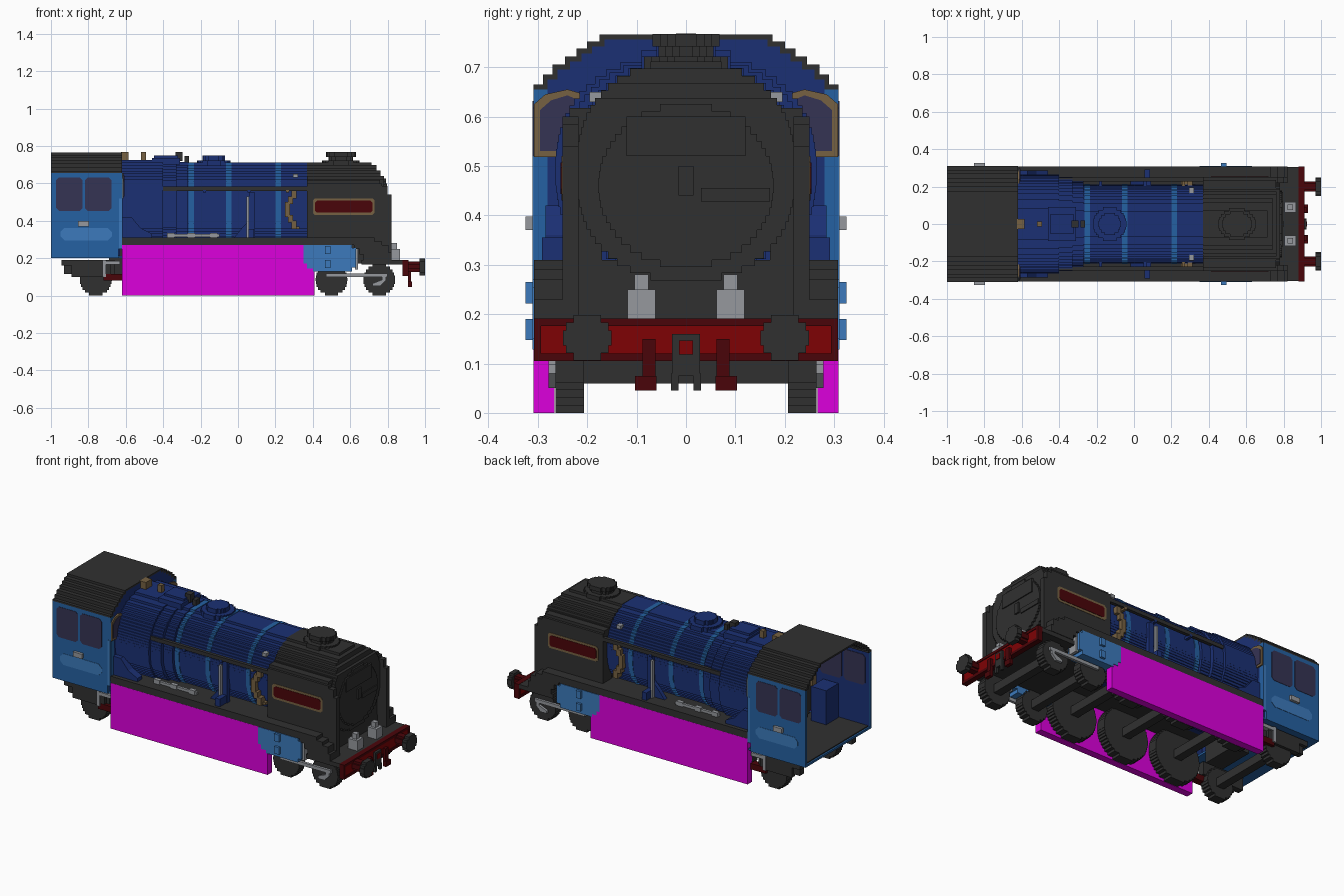
import bpy, bmesh, math

cube = bpy.data.objects.get("Cube")
if cube:
    bpy.data.objects.remove(cube, do_unlink=True)


def material(name, r, g, b):
    lin = [((c / 255 + 0.055) / 1.055) ** 2.4 if c > 10 else c / 255 / 12.92 for c in (r, g, b)]
    m = bpy.data.materials.new(name)
    m.use_nodes = True
    m.diffuse_color = (*lin, 1)
    m.node_tree.nodes["Principled BSDF"].inputs["Base Color"].default_value = (*lin, 1)
    return m


DARK = material("charcoal", 48, 48, 48)
NAVY = material("navy blue", 27, 48, 116)
BLUE = material("mid blue", 37, 97, 162)
LIGHT = material("light blue", 60, 122, 188)
PINK = material("magenta", 220, 0, 220)
RED = material("red", 126, 2, 5)
MAROON = material("maroon", 74, 5, 9)
GREY = material("steel grey", 150, 153, 158)
GOLD = material("dull gold", 118, 97, 66)
GLASS = material("window glass", 53, 51, 84)
STEP = 0.0148


def prism(name, pts, axis, a, b, mat):
    """Extrude a 2D outline along an axis from a to b."""
    place = {"x": lambda p, d: (d, p[0], p[1]),
             "y": lambda p, d: (p[0], d, p[1]),
             "z": lambda p, d: (p[0], p[1], d)}[axis]
    pts = [p for i, p in enumerate(pts) if math.dist(p, pts[i - 1]) > 1e-5]
    bm = bmesh.new()
    lo = [bm.verts.new(place(p, a)) for p in pts]
    hi = [bm.verts.new(place(p, b)) for p in pts]
    bm.faces.new(lo)
    bm.faces.new(hi[::-1])
    for i in range(len(pts)):
        bm.faces.new((lo[i - 1], hi[i - 1], hi[i], lo[i]))
    bmesh.ops.recalc_face_normals(bm, faces=bm.faces)
    me = bpy.data.meshes.new(name)
    bm.to_mesh(me)
    bm.free()
    me.materials.append(mat)
    ob = bpy.data.objects.new(name, me)
    bpy.context.collection.objects.link(ob)


def box(name, x0, x1, y0, y1, z0, z1, mat):
    prism(name, [(x0, z0), (x1, z0), (x1, z1), (x0, z1)], "y", min(y0, y1), max(y0, y1), mat)


def stepped(cu, cv, ru, rv, power=2.0, vmax=9.0):
    """Blocky ellipse outline made of square steps."""
    n = max(4, round(2 * rv / STEP))
    right, left = [], []
    for i in range(n):
        v0, v1 = cv - rv + 2 * rv * i / n, cv - rv + 2 * rv * (i + 1) / n
        if v0 >= vmax - 0.003:
            break
        t = abs((v0 + v1) / 2 - cv) / rv
        w = ru * (1 - t ** power) ** (1 / power)
        right += [(cu + w, v0), (cu + w, v1)]
        left += [(cu - w, v0), (cu - w, v1)]
    return right + left[::-1]


def rounded(u0, u1, v0, v1, c):
    return [(u0 + c, v0), (u1 - c, v0), (u1, v0 + c), (u1, v1 - c),
            (u1 - c, v1), (u0 + c, v1), (u0, v1 - c), (u0, v0 + c)]


# Boiler, firebox and bands
prism("boiler", stepped(0, .49, .212, .22, 2.3), "x", -.34, .37, NAVY)
for i, (a, b, w) in enumerate([(-.62, -.40, .265), (-.40, -.33, .25), (-.33, -.27, .228)]):
    prism(f"firebox_{i}", stepped(0, .49, w, .235 - .006 * i, 2.3), "x", a, b, NAVY)
for i, x in enumerate((-.25, -.05, .215)):
    prism(f"boiler_band_{i}", stepped(0, .49, .2145, .2225, 2.3), "x", x - .014, x + .014, BLUE)

# Smokebox with stepped nose and round door
x0 = .37
for i, (x1, top) in enumerate([(.715, 9), (.74, .69), (.762, .66), (.78, .63)]):
    prism(f"smokebox_{i}", stepped(0, .49, .222, .222, 2.3, top), "x", x0, x1, DARK)
    x0 = x1
prism("smokebox_door", stepped(0, .46, .178, .165), "x", .77, .79, DARK)
box("door_plate", .785, .796, -.12, .12, .52, .6, DARK)
box("door_handle", .785, .80, -.015, .015, .44, .5, DARK)
box("door_lower_plate", .785, .796, .03, .17, .428, .455, DARK)
box("smokebox_saddle", .40, .76, -.22, .22, .17, .31, DARK)

# Boiler-top fittings
prism("dome_base", stepped(-.13, 0, .09, .09), "z", .69, .722, NAVY)
prism("dome", stepped(-.13, 0, .06, .06), "z", .722, .748, NAVY)
prism("chimney_base", stepped(.55, 0, .10, .085), "z", .69, .722, DARK)
prism("chimney_neck", stepped(.55, 0, .066, .056), "z", .722, .742, DARK)
prism("chimney_rim", stepped(.55, 0, .08, .068), "z", .742, .767, DARK)
box("firebox_cover", -.46, -.31, -.09, .09, .70, .735, NAVY)
box("firebox_cover_top", -.45, -.32, -.05, .05, .73, .748, NAVY)
box("safety_valve_large", -.335, -.298, -.02, .02, .72, .768, DARK)
box("safety_valve_small", -.285, -.262, -.02, .02, .70, .745, DARK)
box("whistle_large", -.625, -.585, -.028, .028, .72, .767, GOLD)
box("whistle_small", -.518, -.492, -.013, .013, .71, .767, GOLD)

# Running board, front platform and buffer beam
box("running_board", -.62, .66, -.308, .308, .27, .31, DARK)
box("front_platform", .66, .90, -.305, .305, .165, .19, DARK)
box("buffer_beam", .885, .908, -.294, .294, .118, .178, RED)
for z in (.105, .176):
    box("beam_trim", .88, .912, -.308, .308, z, z + .015, MAROON)
box("coupling_plate", .908, .922, -.028, .028, .075, .16, DARK)
box("coupling_centre", .920, .926, -.014, .014, .118, .147, RED)
box("ashpan", -.69, -.58, -.11, .11, .10, .27, DARK)

# Axles
AXLES = [(.5, .085), (.755, .085), (.23, .148), (-.12, .148), (-.47, .148), (-.76, .085)]
for i, (x, r) in enumerate(AXLES):
    box(f"axle_{i}", x - .024, x + .024, -.21, .21, r - .025, r + .025, DARK)

# Everything repeated on both long sides
for s, side in ((-1, "front"), (1, "back")):
    def sbox(name, x0, x1, y0, y1, z0, z1, mat):
        box(f"{side}_{name}", x0, x1, s * y0, s * y1, z0, z1, mat)

    def sprism(name, pts, y0, y1, mat):
        prism(f"{side}_{name}", pts, "y", s * y0, s * y1, mat)

    # Wheels
    for i, (x, r) in enumerate(AXLES):
        sprism(f"wheel_{i}", stepped(x, r, r, r), .207, .264, DARK)
    sbox("skirt", -.62, .41, .266, .3085, 0, .27, PINK)

    # Smoke deflector joined to the smokebox, curved drop of the footplate and name plate
    sprism("deflector", [(.37, .25), (.80, .25), (.80, .19), (.82, .19), (.82, .54), (.80, .54),
                         (.80, .585), (.77, .585), (.77, .60), (.37, .60)], .218, .25, DARK)
    sbox("deflector_cap", .37, .76, .17, .236, .30, .617, DARK)
    sprism("footplate_drop", [(.41, .27), (.62, .27), (.62, .25), (.65, .25), (.65, .22), (.67, .22), (.67, .19),
                              (.82, .19), (.82, .23), (.805, .23), (.805, .27), (.77, .27), (.77, .29),
                              (.73, .29), (.73, .31), (.41, .31)], .22, .308, DARK)
    sprism("name_plate_frame", rounded(.40, .73, .43, .52, .012), .25, .252, GOLD)
    sprism("name_plate", rounded(.412, .718, .443, .507, .01), .25, .254, MAROON)

    # Handrail, pipes and valves along the boiler
    sbox("handrail", -.62, .40, .228, .248, .56, .582, DARK)
    for x in (-.18, .06, .265):
        sbox("handrail_post", x - .008, x + .008, .19, .249, .55, .565, GOLD if x > .2 else NAVY)
    for x, z0, z1 in ((.30, .355, .40), (.28, .39, .43), (.265, .42, .50), (.28, .49, .53), (.30, .52, .56)):
        sbox("feed_pipe", x - .014, x + .014, .19, .235, z0, z1, GOLD)
    sbox("feed_pipe_end", .30, .33, .19, .215, .355, .37, GOLD)
    sbox("clack_valve", .293, .32, .165, .195, .63, .65, GREY)
    sbox("grey_post", .045, .06, .232, .248, .31, .53, GREY)
    sprism("blue_bracket", [(-.02, .31), (.09, .31), (.09, .55), (.06, .55), (.06, .40), (.02, .36)], .205, .23, NAVY)
    sbox("blue_bracket_foot", .055, .085, .22, .292, .31, .355, NAVY)
    sbox("ejector_pipe", -.37, -.10, .23, .245, .313, .328, GREY)
    for x in (-.36, -.25, -.13):
        sbox("ejector_joint", x - .02, x + .02, .226, .249, .31, .335, GREY)
    sprism("sandbox", [(-.62, .31), (-.46, .31), (-.46, .33), (-.52, .36), (-.57, .42), (-.62, .42)], .24, .285, NAVY)

    # Cylinder and motion
    sprism("cylinder", [(.35, .17), (.37, .17), (.37, .145), (.40, .145), (.40, .128), (.61, .128), (.61, .15),
                        (.63, .15), (.63, .255), (.61, .255), (.61, .27), (.35, .27)], .215, .311, LIGHT)
    sbox("cylinder_lower_boss", .465, .495, .30, .325, .148, .19, LIGHT)
    sbox("cylinder_upper_boss", .465, .495, .30, .325, .222, .265, LIGHT)
    sbox("cylinder_cover", .625, .642, .24, .295, .14, .255, GREY)
    sbox("guide_rod", .47, .80, .262, .278, .098, .118, GREY)
    sprism("rod_end", [(.72, .05), (.76, .05), (.79, .08), (.79, .116), (.77, .116), (.77, .085), (.72, .065)],
           .262, .278, GREY)

    # Trailing truck under the cab
    sbox("truck_frame", -.93, -.66, .225, .262, .115, .19, DARK)
    sbox("truck_spring", -.945, -.70, .25, .28, .16, .19, DARK)
    sbox("truck_axlebox", -.89, -.68, .25, .28, .10, .165, DARK)
    sbox("injector", -.72, -.62, .24, .282, .08, .115, MAROON)
    sbox("injector_pipe", -.725, -.705, .26, .29, .10, .19, GREY)
    sbox("injector_pipe_top", -.72, -.63, .26, .29, .165, .185, GREY)

    # Cab side with windows, lighter panel and number plate
    sprism("cab_side", [(-1, .2), (-.64, .2), (-.64, .25), (-.62, .25), (-.62, .655), (-1, .655)], .295, .309, BLUE)
    sbox("cab_lining", -.995, -.63, .292, .295, .215, .655, NAVY)
    for x in (-.972, -.817):
        sprism("cab_window", rounded(x, x + .14, .452, .632, .015), .309, .311, GLASS)
        sprism("cab_window_inner", rounded(x, x + .14, .452, .632, .015), .289, .292, GLASS)
    sprism("cab_panel", rounded(-.95, -.675, .295, .362, .022), .309, .311, LIGHT)
    sbox("cab_edge_stripe", -.637, -.62, .309, .311, .25, .52, LIGHT)
    sbox("cab_step_handle", -.855, -.797, .309, .325, .37, .398, GREY)
    sbox("cab_front_corner", -.635, -.618, .28, .308, .25, .655, BLUE)
    sbox("cab_seat", -.80, -.70, .17, .285, .216, .42, NAVY)
    # Gold framed window in the cab front
    for name, e, x, mat in (("frame", 0, -.611, GOLD), ("glass", .012, -.608, GLASS)):
        arch = [(.205 + e, .518 + e), (.308 - e, .518 + e), (.308 - e, .625 - e), (.285 - e, .645 - e),
                (.24, .655 - e), (.205 + e, .645 - e)]
        prism(f"{side}_spectacle_{name}", [(s * y, z) for y, z in arch], "x", -.62, x, mat)

    # Buffer, lamp and coupling hose
    prism(f"{side}_buffer_shaft", stepped(.2 * s, .155, .028, .028), "x", .90, .97, MAROON)
    prism(f"{side}_buffer_head", stepped(.2 * s, .152, .05, .046), "x", .97, 1.0, DARK)
    sbox("lamp_base", .805, .865, .062, .118, .19, .25, GREY)
    sbox("lamp_top", .82, .85, .076, .104, .25, .28, GREY)
    sbox("hose", .908, .925, .062, .088, .045, .15, MAROON)
    sbox("hose_end", .908, .93, .06, .103, .045, .075, MAROON)
    sbox("coupling_leg", .908, .922, .015, .03, .045, .08, DARK)
    sbox("beam_end_trim", .88, .912, .294, .308, .105, .19, MAROON)

# Cab roof shell, front wall, floor and backhead
ROOF = [(.309, .655), (.309, .665), (.29, .665), (.29, .685), (.27, .685), (.27, .705), (.245, .705),
        (.245, .722), (.222, .722), (.222, .738), (.2, .738), (.2, .752), (.175, .752), (.175, .766)]
inner = [(y - .01, z - .01) for y, z in ROOF]
inner[0] = (.299, .65)
outer = ROOF + [(-y, z) for y, z in ROOF[::-1]]
prism("cab_roof", outer + [(-y, z) for y, z in inner] + inner[::-1], "x", -1, -.62, DARK)
wall = [(.299, .25)] + inner[1:]
prism("cab_front_wall", wall + [(-y, z) for y, z in wall[::-1]], "x", -.635, -.62, NAVY)
box("cab_floor", -1, -.62, -.30, .30, .2, .212, BLUE)
box("cab_floor_boards", -.99, -.635, -.292, .292, .212, .218, DARK)
prism("backhead", stepped(0, .42, .2, .2, 2.6), "x", -.70, -.635, DARK)
for i, (y, z) in enumerate([(-.16, .48), (.16, .48), (-.1, .56), (.1, .56), (0, .36)]):
    box(f"backhead_fitting_{i}", -.73, -.69, y - .02, y + .02, z - .04, z + .04, GOLD)
